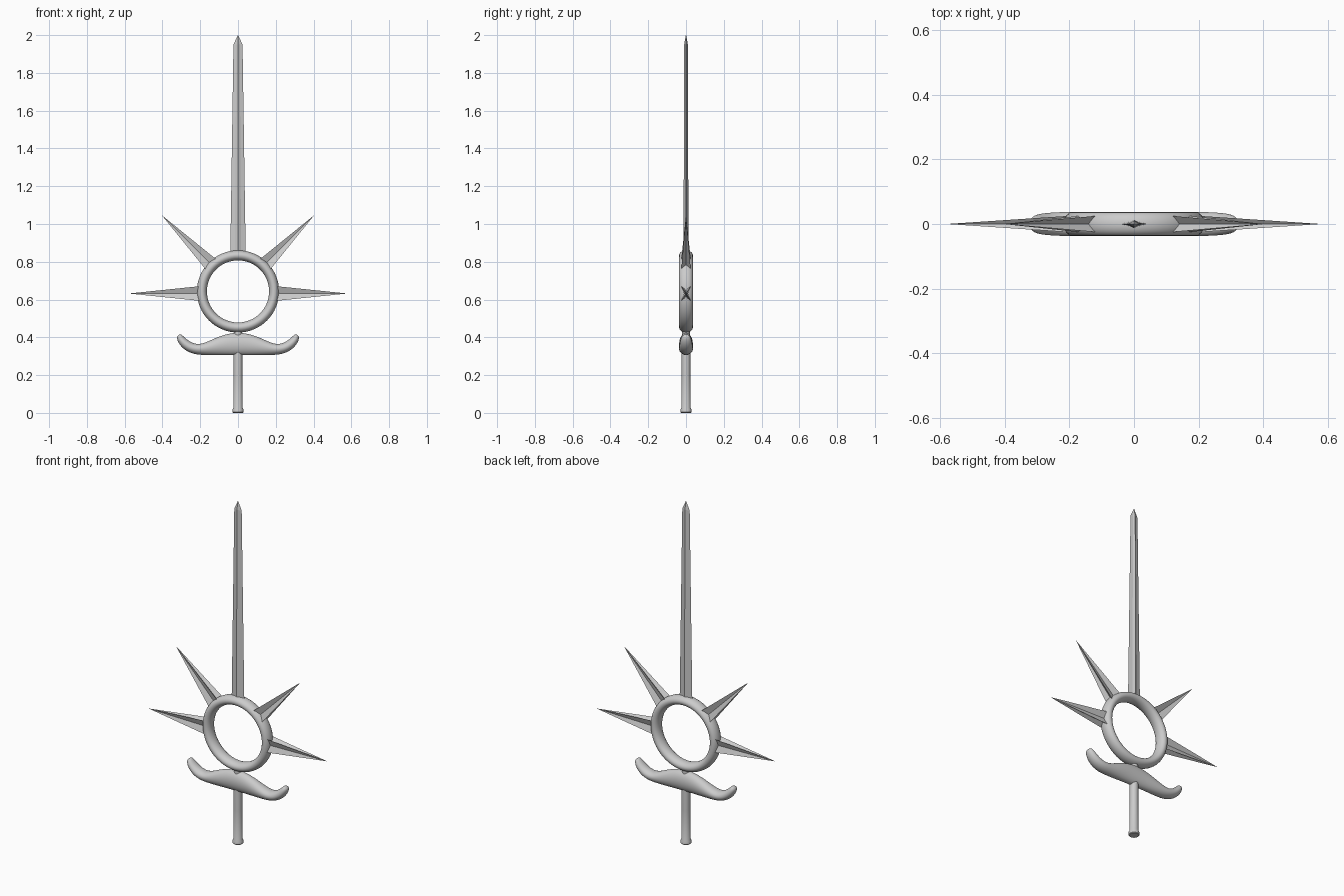
import bpy, math
from mathutils import Vector, Matrix

if "Cube" in bpy.data.objects:
    bpy.data.objects.remove(bpy.data.objects["Cube"])

GREY = (0.6, 0.6, 0.6, 1)
steel = bpy.data.materials.new("pale_steel")
steel.use_nodes = True
steel.diffuse_color = GREY
steel.node_tree.nodes["Principled BSDF"].inputs["Base Color"].default_value = GREY

RING_Z = 0.643


def loft(name, rings, smooth=None):
    """Skin a list of equal-length point loops and cap both ends."""
    n = len(rings[0])
    verts = [p for ring in rings for p in ring]
    faces = [(i * n + j, i * n + (j + 1) % n, (i + 1) * n + (j + 1) % n, (i + 1) * n + j)
             for i in range(len(rings) - 1) for j in range(n)]
    faces += [tuple(reversed(range(n))), tuple(range(len(verts) - n, len(verts)))]
    mesh = bpy.data.meshes.new(name)
    mesh.from_pydata(verts, [], faces)
    obj = bpy.data.objects.new(name, mesh)
    bpy.context.collection.objects.link(obj)
    return finish(obj, smooth)


def finish(obj, smooth=None):
    """Make normals consistent, add the material and optional smooth shading."""
    obj.data.materials.append(steel)
    bpy.ops.object.select_all(action='DESELECT')
    obj.select_set(True)
    bpy.context.view_layer.objects.active = obj
    bpy.ops.object.mode_set(mode='EDIT')
    bpy.ops.mesh.select_all(action='SELECT')
    bpy.ops.mesh.normals_make_consistent(inside=False)
    bpy.ops.object.mode_set(mode='OBJECT')
    if smooth:
        bpy.ops.object.shade_smooth_by_angle(angle=math.radians(smooth))
    return obj


def star(a, b, corner):
    """Four-pointed hollow-ground section: tips on the axes, pinched corners."""
    c, d = corner
    return [(a, 0), (c, d), (0, b), (-c, d), (-a, 0), (-c, -d), (0, -b), (c, -d)]


# Blade: hollow-ground diamond, tapering to a short point
section = star(1, 1, (0.4, 0.42))
loft("blade", [[(x * w, y * d, z) for x, y in section]
               for z, w, d in ((0.83, 0.041, 0.013), (1.95, 0.024, 0.010), (2.0, 0.0008, 0.0008))])

# Ring: torus stretched a little in depth
bpy.ops.mesh.primitive_torus_add(major_radius=0.191, minor_radius=0.0265,
                                 major_segments=64, minor_segments=20,
                                 location=(0, 0, RING_Z), rotation=(math.pi / 2, 0, 0))
ring = bpy.context.object
ring.name = "ring"
ring.scale.z = 1.38
bpy.ops.object.transform_apply(location=False, rotation=True, scale=True)
finish(ring, 60)

# Spikes: grooved four-edged points radiating from the ring
groove = [(1, 1), (0, 0.4), (-1, 1), (-0.5, 0), (-1, -1), (0, -0.4), (1, -1), (0.5, 0)]
for side, label in ((1, "left"), (-1, "right")):
    for level, angle, rise, reach in (("side", 0, -0.011, 0.575), ("upper", 45, 0, 0.567)):
        turn = Matrix.Rotation(-math.radians(angle), 3, 'Y')
        loops = []
        for r, s in ((0.19, 1.08), (reach, 0.01)):
            pts = [turn @ Vector((r, v * 0.024 * s, u * 0.037 * s)) for u, v in groove]
            loops.append([(side * p.x, p.y, p.z + RING_Z + rise) for p in pts])
        loft(f"{level}_spike_{label}", loops)

# Guard: oval sections swept from the middle to the upturned tips
# (top x, top z, bottom x, bottom z, half depth)
half = [(0.05, 0.422, 0.06, 0.304, 0.037), (0.11, 0.402, 0.12, 0.304, 0.038),
        (0.16, 0.378, 0.18, 0.305, 0.038), (0.20, 0.363, 0.235, 0.31, 0.038),
        (0.24, 0.368, 0.28, 0.33, 0.036), (0.275, 0.392, 0.31, 0.36, 0.032),
        (0.295, 0.412, 0.324, 0.39, 0.025), (0.306, 0.419, 0.323, 0.407, 0.013)]
stations = [(-a, b, -c, d, e) for a, b, c, d, e in reversed(half)]
stations += [(0, 0.426, 0, 0.304, 0.037)] + half
loops = []
for xt, zt, xb, zb, depth in stations:
    top, low = Vector((xt, 0, zt)), Vector((xb, 0, zb))
    mid, up = (top + low) / 2, (top - low) / 2
    loops.append([mid + up * math.cos(t) + Vector((0, depth * math.sin(t), 0))
                  for t in (k * math.tau / 16 for k in range(16))])
guard = loft("guard", loops, 180)
guard.modifiers.new("smooth", 'SUBSURF').levels = 2
guard.modifiers["smooth"].render_levels = 2

# Grip with flared pommel
circle = [(math.cos(k * math.tau / 24), math.sin(k * math.tau / 24)) for k in range(24)]
loft("grip", [[(x * r, y * r, z) for x, y in circle]
              for z, r in ((0, 0.025), (0.004, 0.029), (0.018, 0.029), (0.027, 0.025),
                           (0.2, 0.023), (0.33, 0.023), (0.44, 0.02))], 40)
